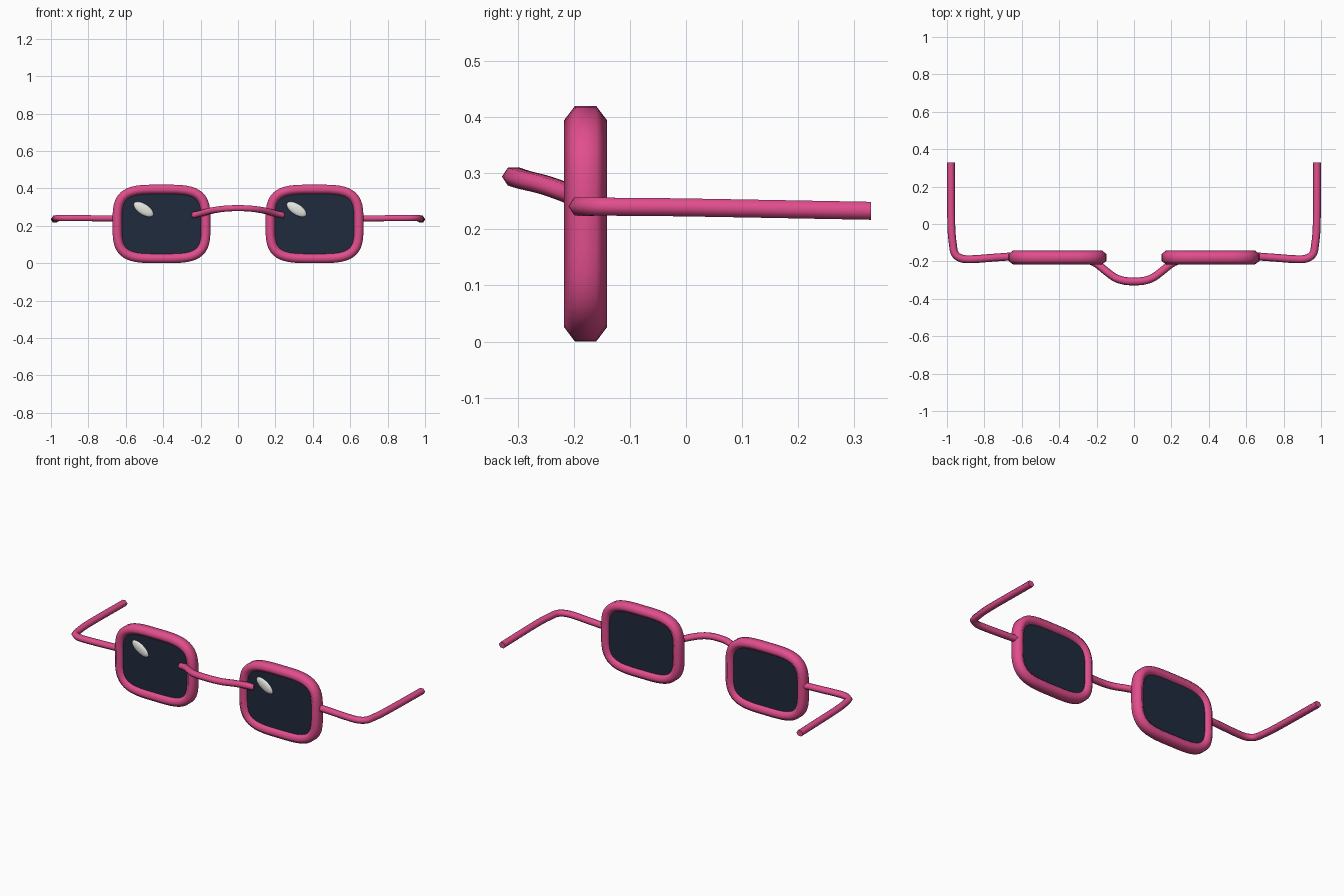
import bpy
import bmesh
import math
from mathutils import Vector, Matrix

cube = bpy.data.objects.get("Cube")
if cube:
    bpy.data.objects.remove(cube, do_unlink=True)


def material(name, rgb):
    mat = bpy.data.materials.new(name)
    mat.use_nodes = True
    mat.diffuse_color = (*rgb, 1)
    mat.node_tree.nodes["Principled BSDF"].inputs["Base Color"].default_value = (*rgb, 1)
    return mat


PINK = material("pink_frame", (0.75, 0.075, 0.265))
NAVY = material("dark_lens", (0.014, 0.024, 0.048))
WHITE = material("white_glint", (0.85, 0.85, 0.82))


def finish(bm, name, mat, angle=80):
    bmesh.ops.recalc_face_normals(bm, faces=bm.faces[:])
    mesh = bpy.data.meshes.new(name)
    bm.to_mesh(mesh)
    bm.free()
    obj = bpy.data.objects.new(name, mesh)
    bpy.context.collection.objects.link(obj)
    mesh.materials.append(mat)
    bpy.ops.object.select_all(action='DESELECT')
    obj.select_set(True)
    bpy.context.view_layer.objects.active = obj
    bpy.ops.object.shade_smooth_by_angle(angle=math.radians(angle))
    return obj


def hexagon(point, flat):
    """Six-sided section: corners along the first axis, flats along the second."""
    return [(point, 0), (point / 2, flat), (-point / 2, flat),
            (-point, 0), (-point / 2, -flat), (point / 2, -flat)]


def sweep(name, path, section, up, closed=False):
    """Carry a section along a path; its second axis follows 'up'."""
    bm = bmesh.new()
    n, rings = len(path), []
    for i, p in enumerate(path):
        if closed:
            tangent = path[(i + 1) % n] - path[i - 1]
        else:
            tangent = path[min(i + 1, n - 1)] - path[max(i - 1, 0)]
        side = tangent.cross(up).normalized()
        rings.append([bm.verts.new(p + side * a + up * b) for a, b in section])
    for i in range(n if closed else n - 1):
        r, q = rings[i], rings[(i + 1) % n]
        for j in range(len(section)):
            k = (j + 1) % len(section)
            bm.faces.new((r[j], r[k], q[k], q[j]))
    if not closed:
        bm.faces.new(rings[0])
        bm.faces.new(rings[-1])
    return finish(bm, name, PINK)


def smooth_path(points, steps=4):
    """Catmull-Rom curve through the points."""
    pts = [Vector(p) for p in points]
    pts = [pts[0] * 2 - pts[1]] + pts + [pts[-1] * 2 - pts[-2]]
    out = []
    for a, b, c, d in zip(pts, pts[1:], pts[2:], pts[3:]):
        for s in range(steps):
            t = s / steps
            out.append((b * 2 + (c - a) * t + (a * 2 - b * 5 + c * 4 - d) * t**2
                        + (b * 3 - a - c * 3 + d) * t**3) / 2)
    return out + [pts[-2]]


def rounded_outline(cx, y, count=48, power=0.53):
    """Softly squared loop around one eye."""
    loop = []
    for i in range(count):
        t = 2 * math.pi * (i + 0.5) / count
        c, s = math.cos(t), math.sin(t)
        loop.append(Vector((cx + 0.237 * math.copysign(abs(c)**power, c), y,
                            0.21 + 0.185 * math.copysign(abs(s)**power, s))))
    return loop


Z, Y = Vector((0, 0, 1)), Vector((0, 1, 0))
rim_section = [(b, a) for a, b in hexagon(0.038, 0.025)]
arm_section = hexagon(0.021, 0.016)
arm_points = [(0.64, -0.172, 0.24), (0.75, -0.18, 0.24), (0.86, -0.188, 0.241),
              (0.92, -0.185, 0.241), (0.957, -0.16, 0.241), (0.968, -0.11, 0.24),
              (0.977, 0.0, 0.239), (0.979, 0.33, 0.233)]

for label, s in (("left", 1), ("right", -1)):
    cx = 0.409 * s
    # Rim
    sweep(label + "_rim", rounded_outline(cx, -0.179), rim_section, Y, closed=True)

    # Lens
    bm = bmesh.new()
    face = bm.faces.new([bm.verts.new(p) for p in rounded_outline(cx, -0.195)])
    extruded = bmesh.ops.extrude_face_region(bm, geom=[face], use_keep_orig=True)
    bmesh.ops.translate(bm, vec=(0, 0.032, 0),
                        verts=[v for v in extruded["geom"] if isinstance(v, bmesh.types.BMVert)])
    finish(bm, label + "_lens", NAVY, 30)

    # Glint on the lens, on the same side for both eyes
    bm = bmesh.new()
    bmesh.ops.create_uvsphere(bm, u_segments=16, v_segments=10, radius=1)
    place = (Matrix.Translation((cx - 0.096, -0.196, 0.288))
             @ Matrix.Rotation(math.radians(33), 4, 'Y')
             @ Matrix.Diagonal((0.061, 0.012, 0.029, 1)))
    bmesh.ops.transform(bm, matrix=place, verts=bm.verts[:])
    finish(bm, label + "_glint", WHITE)

    # Arm, bent back from the rim
    sweep(label + "_arm", smooth_path([(x * s, y, z) for x, y, z in arm_points]),
          arm_section, Z)

# Bridge arching forward between the rims
half = [(0.24, -0.193, 0.257), (0.2, -0.212, 0.265), (0.15, -0.252, 0.279),
        (0.1, -0.288, 0.288), (0.05, -0.304, 0.293)]
bridge = half + [(0, -0.307, 0.294)] + [(-x, y, z) for x, y, z in reversed(half)]
sweep("bridge", smooth_path(bridge, 3), arm_section, Z)
